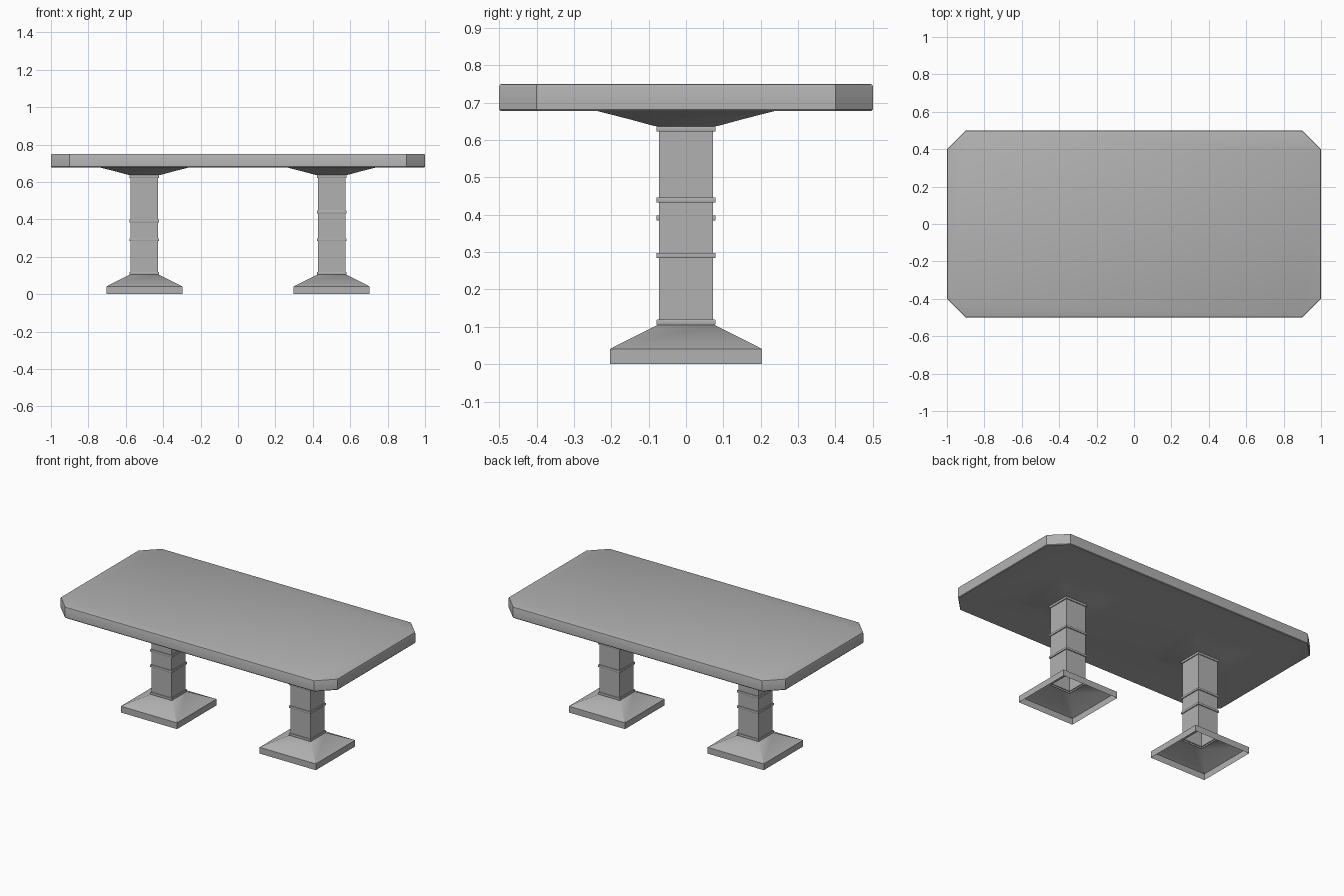
import bpy, bmesh

if "Cube" in bpy.data.objects:
    bpy.data.objects.remove(bpy.data.objects["Cube"])

CHAMFER = 0.1
COLUMN_X = 0.5

# Dark grey shared by all parts
grey = bpy.data.materials.new("dark_grey")
grey.diffuse_color = (0.44, 0.44, 0.44, 1)
grey.use_nodes = True
grey.node_tree.nodes["Principled BSDF"].inputs["Base Color"].default_value = grey.diffuse_color


def octagon(d):
    """Table outline inset by d, counter-clockwise."""
    x, y, c = 1 - d, 0.5 - d, CHAMFER - 0.586 * d
    return [(x, c - y), (x, y - c), (x - c, y), (c - x, y),
            (-x, y - c), (-x, c - y), (c - x, -y), (x - c, -y)]


def square(h, cx=0):
    return [(cx - h, -h), (cx + h, -h), (cx + h, h), (cx - h, h)]


def loft(bm, sections):
    """Bridge a stack of (outline, z) sections; returns the vertex rings."""
    rings = [[bm.verts.new((x, y, z)) for x, y in pts] for pts, z in sections]
    for a, b in zip(rings, rings[1:]):
        n = len(a)
        for i in range(n):
            j = (i + 1) % n
            bm.faces.new((a[i], a[j], b[j], b[i]))
    return rings


def ring_edges(bm, ring):
    return [bm.edges.get((ring[i - 1], ring[i])) for i in range(len(ring))]


def finish(bm, name, location=(0, 0, 0)):
    mesh = bpy.data.meshes.new(name)
    bm.to_mesh(mesh)
    bm.free()
    mesh.materials.append(grey)
    obj = bpy.data.objects.new(name, mesh)
    obj.location = location
    bpy.context.collection.objects.link(obj)
    bpy.ops.object.select_all(action='DESELECT')
    obj.select_set(True)
    bpy.context.view_layer.objects.active = obj
    bpy.ops.object.shade_smooth_by_angle(angle=0.5)
    return obj


# Tabletop slab with softened rims
bm = bmesh.new()
slab = loft(bm, [(octagon(d), z) for d, z in
                 ((0.003, 0.678), (0, 0.682), (0, 0.744), (0.002, 0.748), (0.007, 0.75))])
bm.faces.new(slab[-1])
border = ring_edges(bm, slab[0])

# Flares under the top, one above each column
for cx in (-COLUMN_X, COLUMN_X):
    flare = loft(bm, [(square(h, cx), z) for h, z in
                      ((0.072, 0.636), (0.084, 0.637), (0.15, 0.655), (0.24, 0.678))])
    border += ring_edges(bm, flare[-1])

# Underside around the flares
fill = bmesh.ops.triangle_fill(bm, edges=border, use_beauty=True, normal=(0, 0, -1))
for f in fill["geom"]:
    if isinstance(f, bmesh.types.BMFace):
        f.normal_update()
        if f.normal.z > 0:
            f.normal_flip()
finish(bm, "tabletop")


def band(z, h=0.0725, out=0.079, t=0.014):
    """Raised collar around the column, starting at height z."""
    return [(h, z), (out - 0.001, z), (out, z + 0.002),
            (out, z + t - 0.002), (out - 0.001, z + t), (h, z + t)]


# Hollow pedestals, open underneath, with differently placed upper bands
for side, cx, upper in (("left", -COLUMN_X, 0.384), ("right", COLUMN_X, 0.432)):
    profile = [(0.203, 0), (0.203, 0.041), (0.078, 0.104)]
    for z in (0.105, 0.284, upper, 0.622):
        profile += band(z)
    bm = bmesh.new()
    loft(bm, [(square(h), z) for h, z in profile])
    finish(bm, side + "_pedestal", (cx * 1.002, 0, 0))
